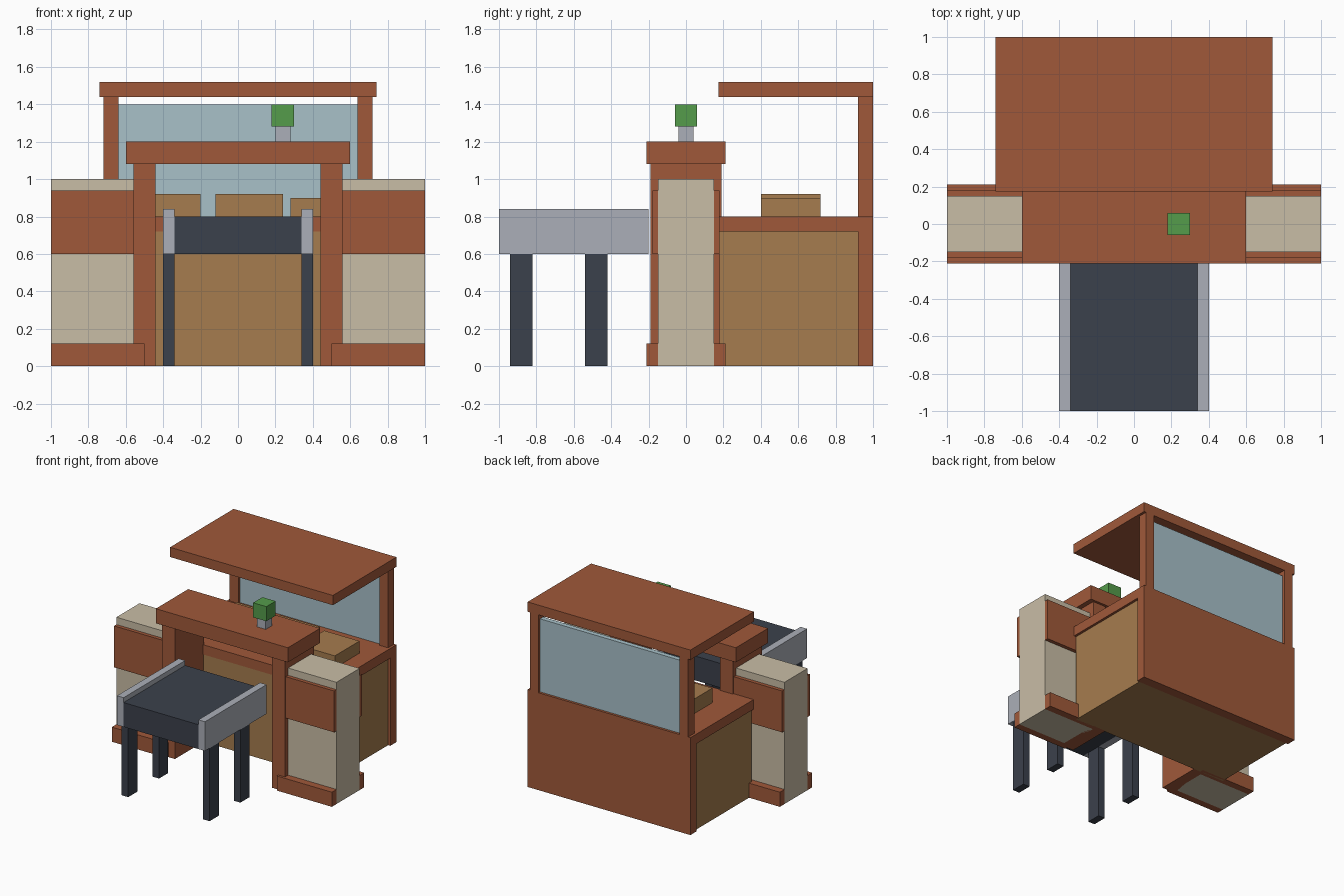
import bpy

default = bpy.data.objects.get("Cube")
if default:
    bpy.data.objects.remove(default, do_unlink=True)


def material(name, *rgb):
    """Flat colour given as 8-bit display values, stored as linear."""
    lin = [((c / 255 + 0.055) / 1.055) ** 2.4 for c in rgb] + [1.0]
    m = bpy.data.materials.new(name)
    m.use_nodes = True
    m.diffuse_color = lin
    m.node_tree.nodes["Principled BSDF"].inputs["Base Color"].default_value = lin
    return m


brick = material("terracotta", 160, 89, 58)
beige = material("beige", 201, 189, 166)
wood = material("tan wood", 166, 124, 78)
dark = material("dark slate", 59, 65, 76)
metal = material("light grey", 171, 175, 184)
green = material("green", 85, 156, 75)
glass = material("pale blue glass", 168, 193, 201)


def box(name, mat, x, y, z):
    """Box spanning the given (low, high) ranges."""
    spans = (x, y, z)
    bpy.ops.mesh.primitive_cube_add(size=1, location=[(a + b) / 2 for a, b in spans])
    ob = bpy.context.object
    ob.name = ob.data.name = name
    ob.scale = [b - a for a, b in spans]
    bpy.ops.object.transform_apply(location=False, rotation=False, scale=True)
    ob.data.materials.append(mat)
    return ob


def flip(span, sign):
    return tuple(sorted(sign * v for v in span))


def pair(name, mat, x, y, z):
    """Mirrored boxes on the left (+x) and right (-x)."""
    for side, s in (("left", 1), ("right", -1)):
        box(f"{side}_{name}", mat, flip(x, s), y, z)


# Gate: side walls with front and back trim, posts and lintel
pair("wall", beige, (0.53, 1.0), (-0.15, 0.15), (0, 1.0))
for face, s in (("front", -1), ("back", 1)):
    pair(f"{face}_wall_band", brick, (0.53, 1.0), flip((0.15, 0.18), s), (0.6, 0.94))
    pair(f"{face}_wall_base", brick, (0.5, 1.0), flip((0.15, 0.21), s), (0, 0.12))
pair("gate_post", brick, (0.44, 0.56), (-0.19, 0.19), (0, 1.08))
box("gate_lintel", brick, (-0.6, 0.6), (-0.21, 0.21), (1.08, 1.2))

# Signal lamp on the lintel
box("lamp_stem", metal, (0.2, 0.28), (-0.04, 0.04), (1.2, 1.28))
box("lamp", green, (0.18, 0.3), (-0.06, 0.06), (1.28, 1.4))

# Conveyor table in front
box("conveyor_belt", dark, (-0.34, 0.34), (-1.0, -0.2), (0.6, 0.8))
pair("conveyor_rail", metal, (0.34, 0.4), (-1.0, -0.2), (0.6, 0.84))
pair("front_leg", dark, (0.34, 0.4), (-0.94, -0.82), (0, 0.6))
pair("rear_leg", dark, (0.34, 0.4), (-0.54, -0.42), (0, 0.6))

# Counter with back panel
box("counter_body", wood, (-0.72, 0.72), (0.18, 0.92), (0, 0.72))
box("counter_top", brick, (-0.74, 0.74), (0.175, 0.92), (0.72, 0.8))
box("back_panel", brick, (-0.74, 0.74), (0.92, 1.0), (0, 0.8))

# Window, roof posts and roof
box("window", glass, (-0.64, 0.64), (0.94, 0.98), (0.8, 1.4))
pair("roof_post", brick, (0.64, 0.72), (0.92, 1.0), (0.8, 1.44))
box("roof", brick, (-0.74, 0.74), (0.175, 1.0), (1.44, 1.52))

# Crates on the counter
for name, x, top in (("right_crate", (-0.52, -0.2), 0.92),
                     ("middle_crate", (-0.12, 0.24), 0.92),
                     ("left_crate", (0.28, 0.6), 0.9)):
    box(name, wood, x, (0.4, 0.72), (0.8, top))
